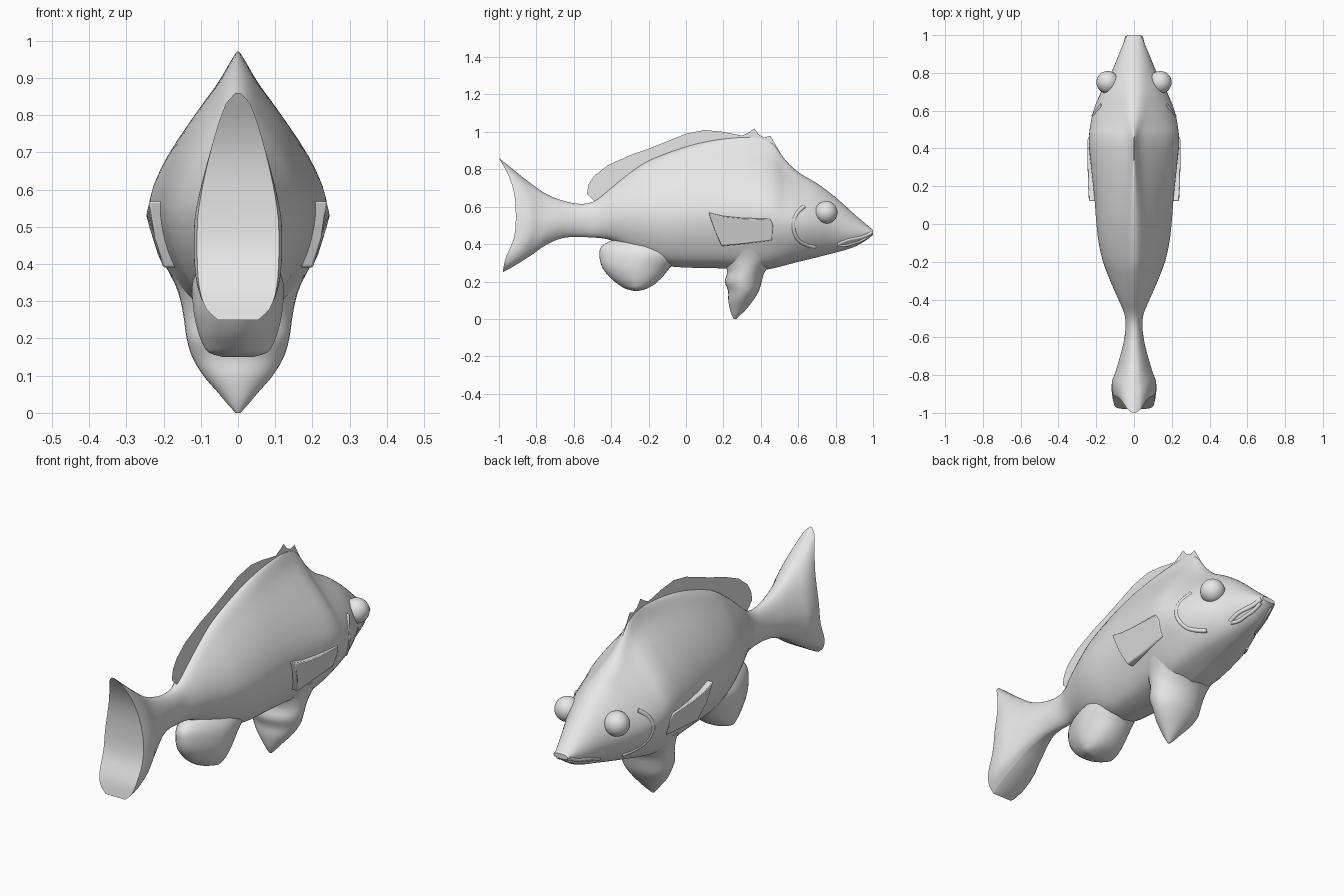
import bpy, bmesh, math

if "Cube" in bpy.data.objects:
    bpy.data.objects.remove(bpy.data.objects["Cube"])

grey = bpy.data.materials.new("light grey")
grey.diffuse_color = (0.8, 0.8, 0.8, 1)
grey.use_nodes = True
grey.node_tree.nodes["Principled BSDF"].inputs["Base Color"].default_value = grey.diffuse_color


def interp(table, x):
    """Smooth curve through (x, value) pairs in rising x."""
    if x <= table[0][0]:
        return table[0][1]
    if x >= table[-1][0]:
        return table[-1][1]
    n = len(table)
    slope = lambda i: ((table[min(i + 1, n - 1)][1] - table[max(i - 1, 0)][1]) /
                       (table[min(i + 1, n - 1)][0] - table[max(i - 1, 0)][0]))
    i = max(j for j in range(n - 1) if table[j][0] <= x)
    (x0, a), (x1, b) = table[i], table[i + 1]
    h = x1 - x0
    t = (x - x0) / h
    return ((2*t**3 - 3*t*t + 1) * a + (t**3 - 2*t*t + t) * h * slope(i)
            + (3*t*t - 2*t**3) * b + (t**3 - t*t) * h * slope(i + 1))


def finish(name, verts, faces, angle=45, fix=True):
    me = bpy.data.meshes.new(name)
    me.from_pydata(verts, [], faces)
    if fix:
        bm = bmesh.new()
        bm.from_mesh(me)
        bmesh.ops.remove_doubles(bm, verts=bm.verts, dist=0.0002)
        bmesh.ops.recalc_face_normals(bm, faces=bm.faces)
        bm.to_mesh(me)
        bm.free()
    ob = bpy.data.objects.new(name, me)
    bpy.context.collection.objects.link(ob)
    me.materials.append(grey)
    shade(ob, angle)
    return ob


def shade(ob, angle=45):
    bpy.ops.object.select_all(action='DESELECT')
    ob.select_set(True)
    bpy.context.view_layer.objects.active = ob
    bpy.ops.object.shade_smooth_by_angle(angle=math.radians(angle))


# Body tables along y: back ridge, belly, half width
TOP = [(-1, .86), (-.95, .82), (-.85, .74), (-.75, .67), (-.65, .63), (-.55, .615),
       (-.48, .635), (-.4, .70), (-.3, .78), (-.2, .845), (0, .92), (.15, .955), (.3, .97),
       (.4, .965), (.47, .93), (.53, .85), (.6, .785), (.7, .725), (.8, .65), (.9, .56), (1, .475)]
BOT = [(-1, .25), (-.95, .275), (-.85, .335), (-.75, .4), (-.65, .435), (-.5, .435),
       (-.4, .42), (-.25, .34), (-.1, .285), (0, .275), (.2, .27), (.4, .26), (.6, .305),
       (.8, .355), (.9, .385), (.97, .425), (1, .45)]
WID = [(-1, .11), (-.96, .118), (-.9, .116), (-.85, .1), (-.75, .076), (-.65, .055), (-.55, .045),
       (-.48, .05), (-.4, .083), (-.3, .127), (-.2, .165), (-.1, .188), (0, .2), (.15, .212),
       (.3, .228), (.42, .239), (.5, .236), (.6, .216), (.7, .175), (.8, .122), (.9, .08), (1, .038)]
# Cross-section shapes from ridge (0) to belly (1)
DEEP = [(0, .01), (.1, .15), (.24, .48), (.375, .77), (.51, .96), (.6, 1), (.72, .93),
        (.8, .83), (.92, .62), (.97, .42), (1, 0)]
FAN = [(0, .06), (.05, .3), (.25, .66), (.5, .95), (.65, 1), (.85, .95), (.95, .78), (1, .5)]
REAR = [(0, 1), (.15, .95), (.3, .92), (.5, .91), (.7, .92), (.88, .965), (1, .98)]
DEEPNESS = [(-.5, 0), (-.3, .45), (0, .62), (.3, .92), (.45, 1), (.6, .6), (.8, .2), (1, 0)]


def half_width(y, s):
    s = min(max(s, 0), 1)
    oval = 2 * math.sqrt(s * (1 - s))
    d = min(max(interp(DEEPNESS, y), 0), 1)
    f = min(max((-.55 - y) / .25, 0), 1)
    shape = (oval * (1 - d) + interp(DEEP, s) * d) * (1 - f) + interp(FAN, s) * f
    return interp(WID, y) * shape


def body_x(y, z):
    a, b = interp(TOP, y), interp(BOT, y)
    return half_width(y, (a - z) / (a - b))


# Body and tail in one loft; the tail's rear edge is pulled into a crescent
M, N = 28, 90
verts, faces = [], []
for i in range(N + 1):
    y = -1 + 2 * i / N
    a, b = interp(TOP, y), interp(BOT, y)
    for side in (1, -1):
        for k in range(M + 1):
            s = (1 - math.cos(math.pi * k / M)) / 2
            yy = y if y > -.5 else -.5 + (y + .5) * (interp(REAR, s) - .5) / .5
            verts.append((side * half_width(y, s), yy, a + (b - a) * s))
W = 2 * (M + 1)
for i in range(N):
    for j in list(range(M)) + list(range(M + 1, W - 1)):
        p = i * W + j
        faces.append((p, p + 1, p + W + 1, p + W))
    for j in (0, M):                                   # ridge and belly seams
        p, q = i * W + j, i * W + j + M + 1
        faces.append((p, q, q + W, p + W))
for base in (0, N * W):                                # rear and snout ends
    for k in range(M):
        p, q = base + k, base + k + M + 1
        faces.append((p, p + 1, q + 1, q))
finish("body_and_tail", verts, faces)

# Dorsal fin: a single thin sheet
FIN = [(-.46, .655), (-.5, .655), (-.53, .67), (-.52, .72), (-.49, .765), (-.42, .82), (-.3, .875), (-.2, .91),
       (-.1, .95), (0, .99), (.1, 1.01), (.2, 1.0), (.3, .98), (.34, 1.0), (.365, 1.018),
       (.39, .985), (.42, .97), (.45, .98), (.48, .93), (.52, .86)]
low = [(max(y, -.47), interp(TOP, max(y, -.47)) - .03) for y, z in FIN]
n = len(FIN)
finish("dorsal_fin", [(0, y, z) for y, z in FIN + low],
       [(i, n + i, n + i + 1, i + 1) for i in range(n - 1)], fix=False)


def lobe(name, rows, power=2.0, taper=0.0, seg=36):
    """Stack of flat ovals (z, y start, y end, half width), narrower to the rear by taper."""
    tables = [[(r[0], r[c]) for r in sorted(rows)] for c in (1, 2, 3)]
    z0, z1 = min(r[0] for r in rows), max(r[0] for r in rows)
    steps, vs, fs = 24, [], []
    for i in range(steps + 1):
        z = z0 + (z1 - z0) * (i / steps) ** 1.5
        a, b, w = (interp(t, z) for t in tables)
        for k in range(seg):
            c, s = math.cos(2 * math.pi * k / seg), math.sin(2 * math.pi * k / seg)
            s2 = math.copysign(abs(s) ** (2 / power), s)
            vs.append((w * math.copysign(abs(c) ** (2 / power), c) * (1 + taper * min(s2, 0)),
                       (a + b) / 2 + (b - a) / 2 * s2, z))
    for i in range(steps):
        for k in range(seg):
            p, q = i * seg + k, i * seg + (k + 1) % seg
            fs.append((p, q, q + seg, p + seg))
    fs += [tuple(range(seg)), tuple(range(steps * seg, (steps + 1) * seg))]
    finish(name, vs, fs, 60)


# Thick rounded fins under the belly
lobe("anal_fin", [(.42, -.4, -.03, .08), (.39, -.45, .0, .105), (.35, -.463, -.01, .122),
                  (.28, -.45, -.08, .12), (.22, -.405, -.13, .108), (.18, -.355, -.175, .092),
                  (.16, -.32, -.215, .075), (.15, -.28, -.25, .04)], 2.2, .35)
lobe("pelvic_fin", [(.37, .16, .56, .18), (.33, .19, .51, .163), (.29, .21, .455, .152),
                    (.25, .22, .42, .145), (.2, .208, .405, .138),
                    (.15, .225, .39, .123), (.1, .226, .36, .093), (.05, .235, .32, .05),
                    (.02, .245, .29, .025), (0, .255, .268, .006)])

# Pectoral fins: bevelled plates leaning into the flanks at their lower edge
PEC = [(.12, .57), (.2, .55), (.3, .54), (.45, .535), (.465, .5), (.46, .42), (.3, .4), (.19, .39), (.155, .47)]
n = len(PEC)
for side, label in ((1, "right"), (-1, "left")):
    outer = [(side * max(.247 - .33 * max(0, .53 - z) - .25 * max(0, z - .54),
                         body_x(y, z) + .006), y, z) for y, z in PEC]
    inner = [(side * .15, y, z) for y, z in PEC]
    ob = finish("pectoral_fin_" + label, outer + inner,
                [tuple(range(n)), tuple(range(n, 2 * n))] +
                [(i, (i + 1) % n, n + (i + 1) % n, n + i) for i in range(n)], 40)
    bev = ob.modifiers.new("soft edge", 'BEVEL')
    bev.width, bev.segments = .006, 2

    # Eyes
    bpy.ops.mesh.primitive_uv_sphere_add(segments=32, ring_count=16, radius=.06,
                                         location=(side * .139, .75, .57))
    eye = bpy.context.object
    eye.name = "eye_" + label
    eye.data.materials.append(grey)
    shade(eye)

    # Gill cover edge and lips: thin tubes sunk into the skin
    for name, path, radius in (
            ("gill_edge_", [(.63, .6), (.59, .57), (.57, .51), (.58, .45), (.62, .4), (.69, .385)], .012),
            ("upper_lip_", [(.99, .46), (.95, .44), (.9, .43), (.85, .42), (.81, .4)], .011),
            ("lower_lip_", [(.98, .445), (.94, .42), (.89, .405), (.84, .39), (.81, .395)], .01)):
        cu = bpy.data.curves.new(name + label, 'CURVE')
        cu.dimensions = '3D'
        cu.bevel_depth, cu.bevel_resolution, cu.use_fill_caps = radius, 3, True
        sp = cu.splines.new('NURBS')
        sp.points.add(len(path) - 1)
        sp.use_endpoint_u, sp.order_u = True, 3
        for pt, (y, z) in zip(sp.points, path):
            pt.co = (side * (body_x(y, z) - .006), y, z, 1)
        cu.materials.append(grey)
        bpy.context.collection.objects.link(bpy.data.objects.new(name + label, cu))
